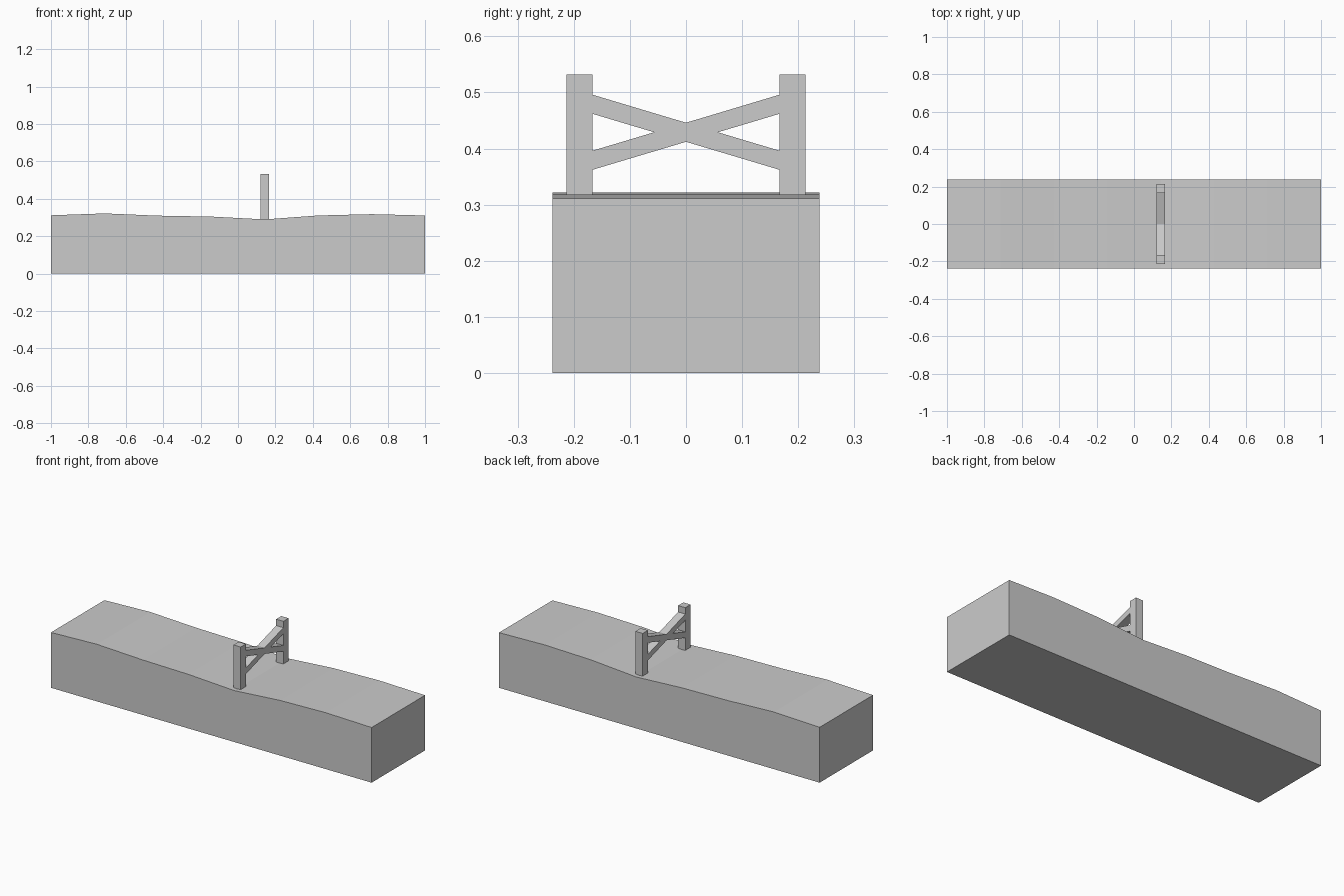
import bpy, bmesh

if "Cube" in bpy.data.objects:
    bpy.data.objects.remove(bpy.data.objects["Cube"])


def extrude_profile(name, points, direction):
    """Closed flat outline pushed along a direction into a solid."""
    bm = bmesh.new()
    face = bm.faces.new([bm.verts.new(p) for p in points])
    ret = bmesh.ops.extrude_face_region(bm, geom=[face])
    moved = [v for v in ret["geom"] if isinstance(v, bmesh.types.BMVert)]
    bmesh.ops.translate(bm, verts=moved, vec=direction)
    bmesh.ops.recalc_face_normals(bm, faces=bm.faces[:])
    mesh = bpy.data.meshes.new(name)
    bm.to_mesh(mesh)
    bm.free()
    obj = bpy.data.objects.new(name, mesh)
    bpy.context.collection.objects.link(obj)
    return obj


# Ground block with an uneven top
HALF_W = 0.238
heights = [0.312, 0.322, 0.310, 0.305, 0.290, 0.311, 0.318, 0.311]
top = [(-1 + 2 * i / 7, -HALF_W, h) for i, h in enumerate(heights)]
extrude_profile("ground_block", [(1, -HALF_W, 0), (-1, -HALF_W, 0)] + top,
                (0, 2 * HALF_W, 0))

# Hurdle: two posts
X0, DEPTH = 0.121, 0.045
INNER, OUTER, BASE, TOP = 0.167, 0.213, 0.288, 0.532
for side, label in ((-1, "front"), (1, "back")):
    extrude_profile(label + "_post",
                    [(X0, side * y, z) for y, z in
                     ((INNER, BASE), (OUTER, BASE), (OUTER, TOP), (INNER, TOP))],
                    (DEPTH, 0, 0))

# Crossed braces as one X-shaped outline, mirrored from a quarter
MID, HALF_T, RISE = 0.429, 0.017, 0.050
waist = INNER * HALF_T / RISE
quarter = [(0, HALF_T), (INNER, RISE + HALF_T), (INNER, RISE - HALF_T), (waist, 0)]
right = quarter + [(y, -z) for y, z in quarter[2::-1]]
outline = right + [(-y, z) for y, z in right[-2:0:-1]]
extrude_profile("cross_brace", [(X0, y, MID + z) for y, z in outline], (DEPTH, 0, 0))
